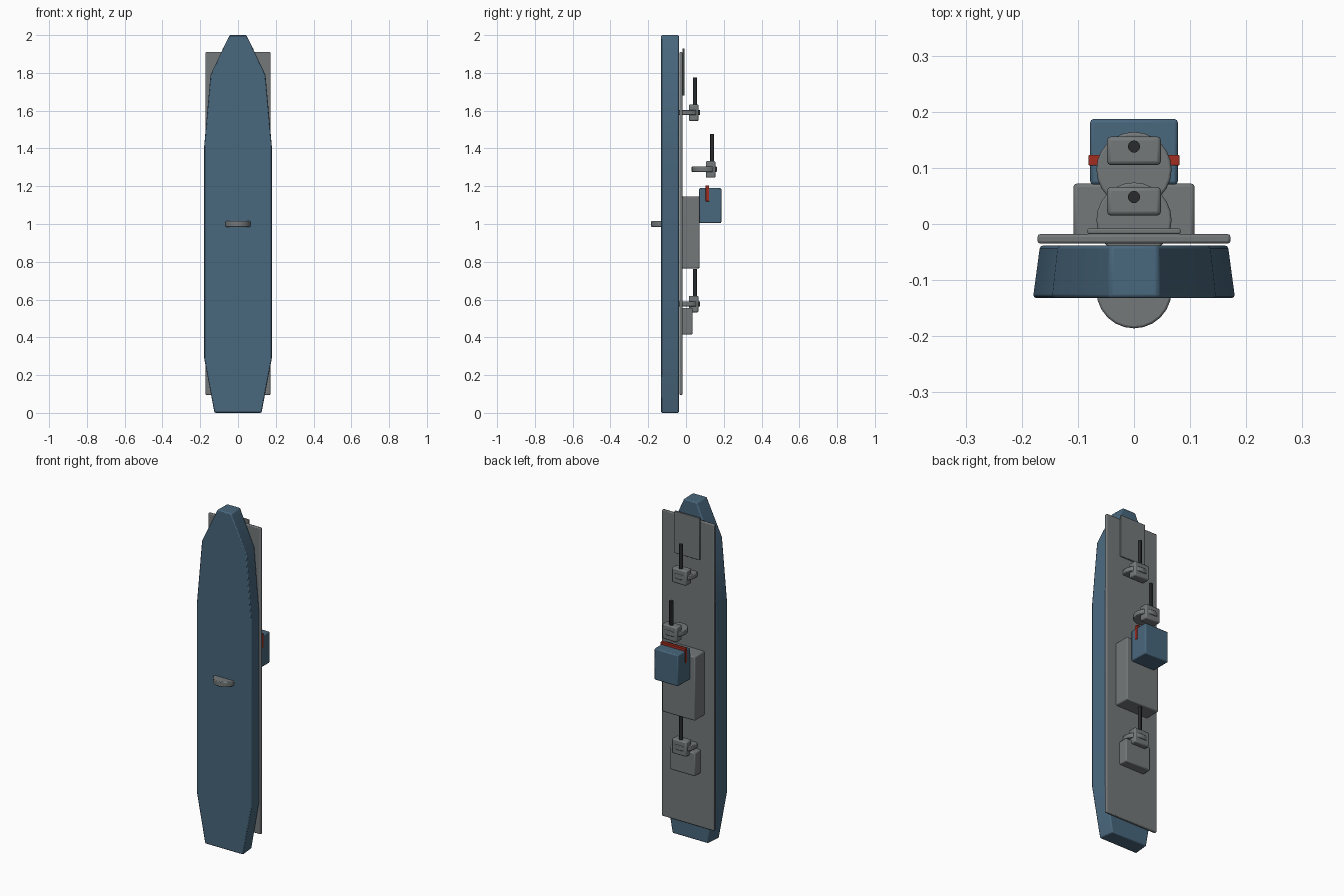
import bpy, bmesh, math
from mathutils import Matrix

if "Cube" in bpy.data.objects:
    bpy.data.objects.remove(bpy.data.objects["Cube"])


def material(name, rgb):
    m = bpy.data.materials.new(name)
    m.diffuse_color = (*rgb, 1)
    m.use_nodes = True
    m.node_tree.nodes["Principled BSDF"].inputs["Base Color"].default_value = m.diffuse_color
    return m


BLUE = material("hull blue", (0.066, 0.135, 0.205))
GREY = material("deck grey", (0.175, 0.19, 0.195))
RED = material("signal red", (0.36, 0.027, 0.015))
DARK = material("barrel black", (0.022, 0.024, 0.026))


def finish(bm, name, mat, bevel):
    bmesh.ops.recalc_face_normals(bm, faces=bm.faces)
    me = bpy.data.meshes.new(name)
    bm.to_mesh(me)
    bm.free()
    ob = bpy.data.objects.new(name, me)
    bpy.context.collection.objects.link(ob)
    me.materials.append(mat)
    if bevel:
        b = ob.modifiers.new("soft edges", 'BEVEL')
        b.width, b.segments, b.limit_method = bevel, 2, 'ANGLE'
        b.angle_limit = math.radians(40)
    bpy.context.view_layer.objects.active = ob
    ob.select_set(True)
    bpy.ops.object.shade_smooth_by_angle(angle=math.radians(30))
    ob.select_set(False)
    return ob


def box(name, half_x, y, z, mat, bevel=0.006):
    bm = bmesh.new()
    size = (2 * half_x, y[1] - y[0], z[1] - z[0])
    bmesh.ops.create_cube(bm, size=1, matrix=Matrix.Translation(
        (0, sum(y) / 2, sum(z) / 2)) @ Matrix.Diagonal((*size, 1)))
    return finish(bm, name, mat, bevel)


def cylinder(name, y, z, r, mat, sides=24, bevel=0.004):
    bm = bmesh.new()
    bmesh.ops.create_cone(bm, cap_ends=True, segments=sides, radius1=r, radius2=r,
                          depth=z[1] - z[0],
                          matrix=Matrix.Translation((0, y, sum(z) / 2)))
    return finish(bm, name, mat, bevel)


# Hull: half outline mirrored, slightly narrower on the deck side
half = [(0.125, 0.0), (0.18, 0.29), (0.18, 1.41), (0.146, 1.79), (0.045, 2.0)]
outline = half + [(-x, z) for x, z in reversed(half)]
bm = bmesh.new()
rings = [[bm.verts.new((x * s, y, z)) for x, z in outline]
         for y, s in ((-0.132, 1.0), (-0.038, 0.93))]
n = len(outline)
for i in range(n):
    j = (i + 1) % n
    bm.faces.new((rings[0][i], rings[0][j], rings[1][j], rings[1][i]))
for ring in rings:
    bm.faces.new(ring)
finish(bm, "hull", BLUE, 0.006)

# Deck and superstructure
box("deck", 0.172, (-0.035, -0.018), (0.095, 1.91), GREY, 0.005)
box("bow_plate", 0.083, (-0.018, -0.008), (1.68, 1.93), GREY, 0.003)
box("superstructure", 0.108, (-0.025, 0.072), (0.765, 1.145), GREY)
box("bridge_tower", 0.078, (0.07, 0.187), (1.005, 1.19), BLUE)
box("tower_band", 0.081, (0.104, 0.123), (1.12, 1.205), RED, 0.002)
box("aft_house", 0.083, (-0.025, 0.035), (0.415, 0.555), GREY)

# Keel disc
cylinder("keel_disc", -0.119, (0.985, 1.015), 0.067, GREY)

# Gun turrets: round mount, gun house and barrel
for name, y, z in (("fore", 0.007, 1.59), ("upper", 0.097, 1.29), ("aft", 0.007, 0.577)):
    cylinder(name + "_mount", y, (z - 0.014, z + 0.014), 0.067, GREY)
    box(name + "_gun_house", 0.048, (y + 0.008, y + 0.059), (z - 0.045, z + 0.043), GREY, 0.007)
    cylinder(name + "_barrel", y + 0.041, (z + 0.03, z + 0.186), 0.011, DARK, 12, 0)
